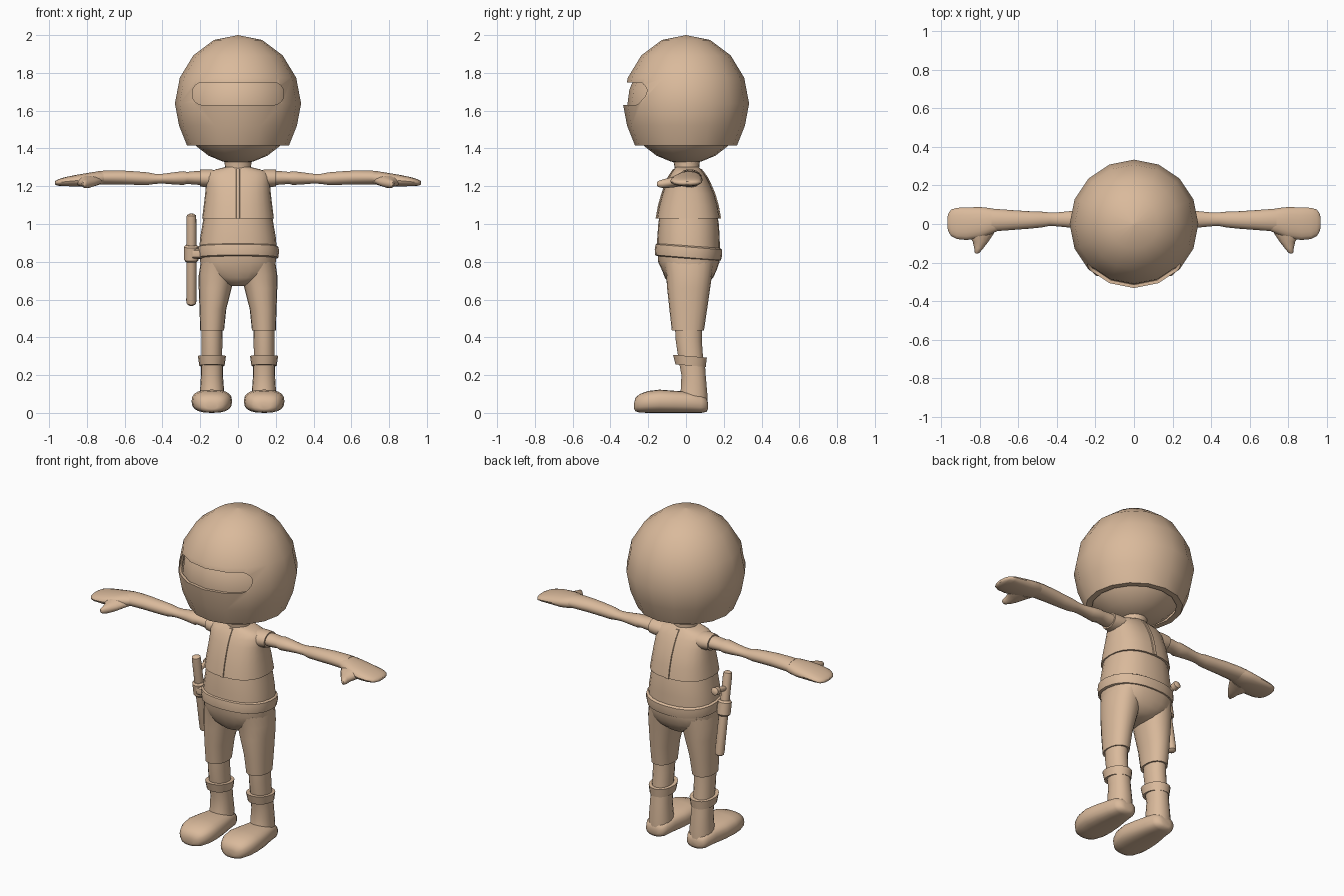
import bpy, bmesh, math
from mathutils import Matrix, Vector

tan = bpy.data.materials.new("warm_tan")
tan.diffuse_color = (0.70, 0.49, 0.33, 1)


def finish(ob, angle=40):
    ob.data.shade_smooth()
    ob.data.set_sharp_from_angle(angle=math.radians(angle))


def loft(name, axis, sections, n=20, p=2.0, flip=1, tilt=0, angle=40):
    """Skin rings (t, a0, a1, b0, b1) placed along an axis; p squares the ring."""
    bm = bmesh.new()
    rings = []
    for t, a0, a1, b0, b1 in sections:
        ring = []
        for i in range(n):
            c, s = math.cos(2 * math.pi * i / n), math.sin(2 * math.pi * i / n)
            a = (a0 + a1) / 2 + (a1 - a0) / 2 * math.copysign(abs(c) ** (2 / p), c)
            b = (b0 + b1) / 2 + (b1 - b0) / 2 * math.copysign(abs(s) ** (2 / p), s)
            x, y, z = {'x': (t, a, b), 'y': (a, t, b), 'z': (a, b, t)}[axis]
            ring.append(bm.verts.new((x * flip, y, z)))
        rings.append(ring)
    for r, q in zip(rings, rings[1:]):
        for i in range(n):
            j = (i + 1) % n
            bm.faces.new((r[i], r[j], q[j], q[i]))
    bm.faces.new(rings[0])
    bm.faces.new(rings[-1])
    bmesh.ops.recalc_face_normals(bm, faces=bm.faces)
    if tilt:
        mid = sum((v.co for v in bm.verts), Vector()) / len(bm.verts)
        bmesh.ops.rotate(bm, verts=bm.verts, cent=mid,
                         matrix=Matrix.Rotation(tilt, 3, 'X'))
    me = bpy.data.meshes.new(name)
    bm.to_mesh(me)
    bm.free()
    me.materials.append(tan)
    ob = bpy.data.objects.new(name, me)
    bpy.context.collection.objects.link(ob)
    finish(ob, angle)
    return ob


def lathe(name, profile, n=16, **kw):
    return loft(name, 'z', [(z, -r, r, -r, r) for r, z in profile], n, **kw)


def rod(name, points, n=14):
    """Straight round bar through (x, y, z, radius) points with capped ends."""
    ob = lathe(name, [(r, d) for d, r in points], n)
    return ob


# Head, neck and helmet shell with a visor slot
head = [(0.31 * math.cos(math.radians(a)) + 0.0005, 1.63 + 0.31 * math.sin(math.radians(a)))
        for a in range(-90, 91, 15)]
lathe("head", head)
loft("neck", 'z', [(1.27, -.075, .075, -.06, .075), (1.30, -.068, .068, -.06, .07),
                   (1.345, -.075, .075, -.07, .075)])
outer = [(.0005, 2.0), (.128, 1.974), (.236, 1.893), (.308, 1.775), (.334, 1.638),
         (.312, 1.52), (.27, 1.415)]
inner = [(.235, 1.415), (.293, 1.52), (.317, 1.638), (.291, 1.768), (.222, 1.877),
         (.12, 1.955), (.0005, 1.978)]
helmet = lathe("helmet", outer + inner)
bpy.ops.mesh.primitive_cube_add(size=1, location=(0, -.35, 1.69))
cutter = bpy.context.object
cutter.data.transform(Matrix.Diagonal((.484, .5, .12, 1)))
bev = cutter.modifiers.new("round", 'BEVEL')
bev.width, bev.segments = .055, 6
cut = helmet.modifiers.new("visor_slot", 'BOOLEAN')
cut.operation, cut.solver, cut.object = 'DIFFERENCE', 'EXACT', cutter
bpy.ops.object.select_all(action='DESELECT')
bpy.context.view_layer.objects.active = helmet
helmet.select_set(True)
bpy.ops.object.modifier_apply(modifier=cut.name)
bpy.data.objects.remove(cutter)
finish(helmet)

# Jacket, seam strips front and back, and shirt
jacket = [(1.03, -.19, .19, -.155, .18), (1.10, -.181, .181, -.142, .167),
          (1.16, -.174, .174, -.125, .15), (1.21, -.17, .17, -.108, .128),
          (1.25, -.17, .17, -.09, .108), (1.275, -.155, .155, -.074, .09),
          (1.29, -.115, .115, -.063, .078), (1.303, -.06, .06, -.055, .068)]
loft("jacket", 'z', jacket, 24, 2.4)
for side in (3, 4):
    loft("jacket_seam", 'z', [(s[0], -.011, .011, s[side] - .006, s[side] + .006)
                              for s in jacket[:-1]], 8, 4)
loft("shirt", 'z', [(1.05, -.18, .18, -.14, .165), (1.0, -.188, .188, -.147, .174),
                    (.93, -.2, .2, -.152, .178), (.86, -.206, .206, -.155, .18)], 24, 2.3)

# Belt and shorts
loft("belt", 'z', [(.817, -.20, .20, -.15, .175), (.822, -.213, .213, -.162, .188),
                   (.85, -.217, .217, -.166, .192), (.878, -.215, .215, -.164, .19),
                   (.887, -.2, .2, -.15, .175)], 24, 2.3, tilt=-.08)
loft("shorts", 'z', [(.86, -.2, .2, -.15, .18), (.80, -.2, .2, -.148, .178),
                     (.75, -.197, .197, -.125, .16), (.715, -.15, .15, -.112, .143),
                     (.685, -.085, .085, -.085, .11), (.672, -.04, .04, -.05, .07)], 24, 2.4)

for s in (1, -1):
    side = "left" if s > 0 else "right"
    # Trouser leg, shin, boot cuff, shaft and foot
    loft(side + "_trouser_leg", 'z',
         [(.80, .01, .197, -.12, .15), (.73, .018, .208, -.105, .138),
          (.66, .034, .208, -.10, .128), (.55, .062, .204, -.088, .112),
          (.435, .074, .2, -.075, .095)], 20, 2.2, s)
    loft(side + "_shin", 'z', [(.46, .082, .194, -.06, .085), (.38, .083, .194, -.055, .085),
                               (.28, .084, .194, -.04, .092)], 18, 2.1, s)
    loft(side + "_boot_cuff", 'z', [(.25, .071, .205, -.055, .108), (.30, .064, .212, -.072, .11)],
         18, 2.1, s, tilt=-.08)
    loft(side + "_boot_shaft", 'z', [(.28, .08, .196, -.04, .1), (.2, .08, .196, -.025, .105),
                                     (.1, .072, .202, -.03, .114), (.03, .07, .205, -.05, .115)],
         18, 2.2, s)
    loft(side + "_foot", 'y',
         [(-.274, .11, .17, .02, .055), (-.268, .08, .198, .008, .08), (-.245, .055, .222, .002, .1),
          (-.20, .036, .24, 0, .116), (-.14, .031, .246, 0, .123), (-.06, .04, .238, 0, .117),
          (.02, .056, .22, 0, .112), (.08, .066, .21, 0, .1), (.108, .082, .194, .005, .08),
          (.116, .11, .165, .02, .055)], 20, 2.6, s, angle=55)

    # Sleeve, arm and mitten hand
    loft(side + "_sleeve", 'x', [(.10, -.05, .085, 1.2, 1.284), (.155, -.045, .085, 1.192, 1.29),
                                 (.2, -.035, .08, 1.198, 1.288)], 18, 2, s)
    loft(side + "_arm", 'x',
         [(.17, -.025, .07, 1.205, 1.28), (.23, -.025, .07, 1.208, 1.28),
          (.27, -.022, .068, 1.212, 1.276), (.29, -.026, .071, 1.206, 1.28),
          (.34, -.018, .066, 1.209, 1.274), (.40, -.012, .06, 1.214, 1.266),
          (.44, -.01, .06, 1.212, 1.266), (.48, -.018, .064, 1.206, 1.274),
          (.54, -.024, .066, 1.207, 1.279), (.62, -.03, .071, 1.209, 1.284),
          (.70, -.036, .077, 1.209, 1.284), (.74, -.04, .08, 1.21, 1.28)], 18, 2, s)
    loft(side + "_hand", 'x',
         [(.70, -.032, .07, 1.215, 1.278), (.75, -.055, .083, 1.204, 1.278),
          (.80, -.075, .088, 1.198, 1.27), (.87, -.083, .086, 1.199, 1.258),
          (.92, -.078, .084, 1.2, 1.247), (.95, -.062, .075, 1.202, 1.237),
          (.964, -.04, .055, 1.206, 1.23), (.97, -.015, .03, 1.211, 1.224)], 18, 2.2, s)
    loft(side + "_thumb", 'y',
         [(-.02, .71, .87, 1.2, 1.262), (-.06, .735, .86, 1.194, 1.255),
          (-.09, .755, .838, 1.191, 1.245), (-.125, .782, .83, 1.19, 1.236),
          (-.147, .80, .828, 1.196, 1.228), (-.154, .81, .822, 1.204, 1.22)], 14, 2, s)

# Side-handle baton hanging in a ring on the belt
parts = [
    lathe("baton", [(.012, -.245), (.024, -.237), (.027, -.22), (.026, .22), (.024, .24), (.012, .247)], 14),
    lathe("baton_ring", [(.03, -.01), (.039, 0), (.039, .07), (.03, .08)], 14),
    loft("baton_handle", 'y', [(0, -.015, .015, .135, .165), (.08, -.015, .015, .135, .165),
                               (.085, -.023, .023, .127, .173), (.115, -.023, .023, .127, .173),
                               (.122, -.012, .012, .138, .162)], 14),
]
for ob in parts:
    ob.data.transform(Matrix.Translation((-.247, -.01, .81)) @ Matrix.Rotation(.17, 4, 'X'))
loft("baton_holder", 'x', [(-.24, -.06, .01, .815, .87), (-.19, -.06, .01, .815, .87)], 12, 3)
